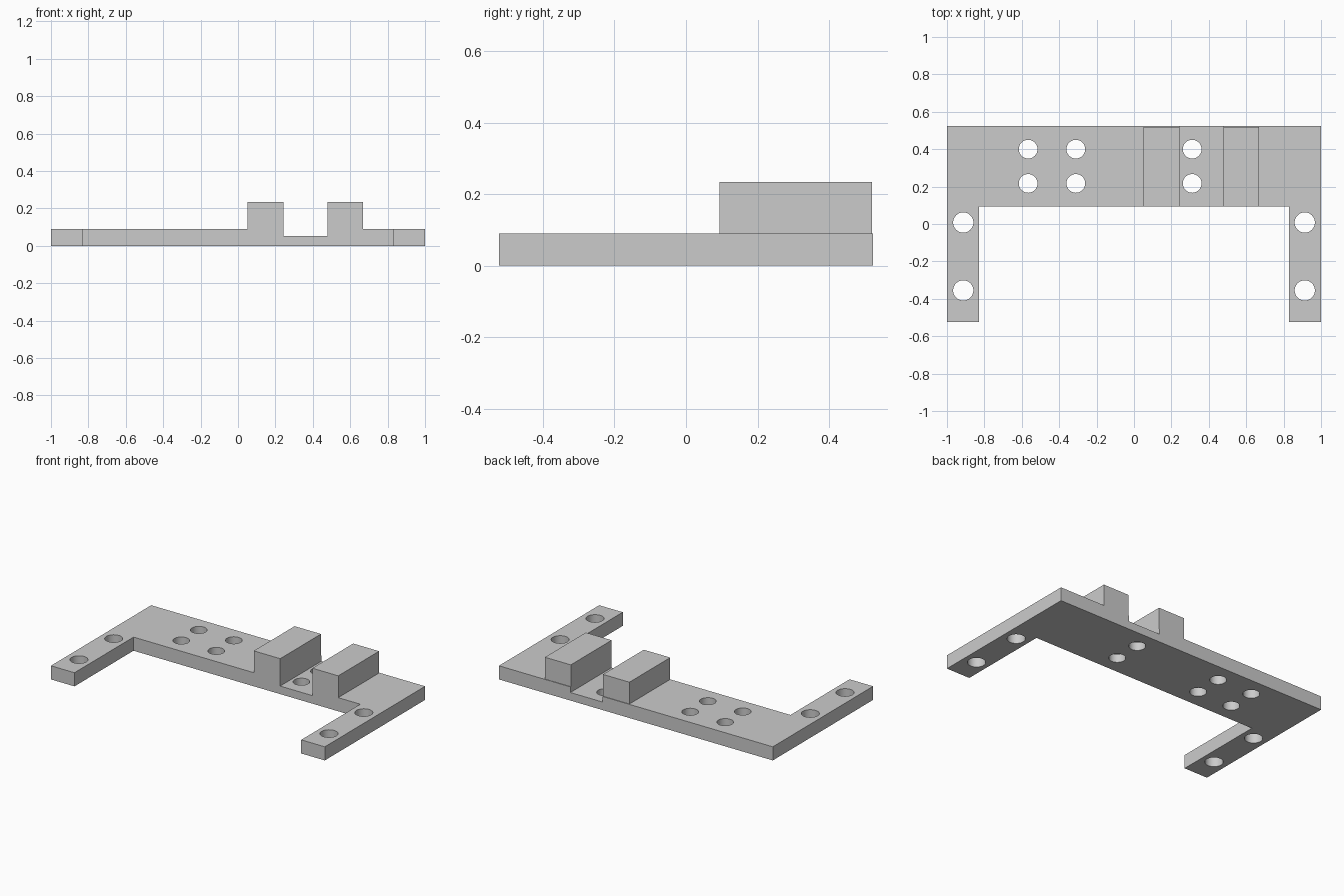
import bpy
import bmesh
from mathutils import Matrix

if "Cube" in bpy.data.objects:
    bpy.data.objects.remove(bpy.data.objects["Cube"], do_unlink=True)

# Main sizes
HALF_W, HALF_D, THICK = 1.0, 0.523, 0.09
ARM_X, BRIDGE_Y = 0.828, 0.093
BLOCK_BACK, BLOCK_TOP = 0.519, 0.234
LEFT_BLOCK, RIGHT_BLOCK = (0.478, 0.667), (0.05, 0.243)
CHANNEL_Z = 0.053

grey = bpy.data.materials.new("plain_grey")
grey.use_nodes = True
grey.diffuse_color = (0.6, 0.6, 0.6, 1)
grey.node_tree.nodes["Principled BSDF"].inputs["Base Color"].default_value = grey.diffuse_color


def make_object(name, bm):
    bmesh.ops.recalc_face_normals(bm, faces=bm.faces)
    mesh = bpy.data.meshes.new(name)
    bm.to_mesh(mesh)
    bm.free()
    mesh.materials.append(grey)
    obj = bpy.data.objects.new(name, mesh)
    bpy.context.collection.objects.link(obj)
    return obj


def add_box(bm, xs, ys, zs):
    centre = [(a + b) / 2 for a, b in (xs, ys, zs)]
    size = [b - a for a, b in (xs, ys, zs)]
    matrix = Matrix.Translation(centre) @ Matrix.Diagonal((*size, 1))
    bmesh.ops.create_cube(bm, size=1, matrix=matrix)


def add_drill(bm, x, y, radius):
    bmesh.ops.create_cone(bm, cap_ends=True, segments=48, radius1=radius, radius2=radius,
                          depth=1, matrix=Matrix.Translation((x, y, 0)))


# U-shaped base plate: bridge along the back with an arm on each side
half = [(ARM_X, BRIDGE_Y), (ARM_X, -HALF_D), (HALF_W, -HALF_D), (HALF_W, HALF_D)]
outline = half + [(-x, y) for x, y in reversed(half)]
bm = bmesh.new()
face = bm.faces.new([bm.verts.new((x, y, 0)) for x, y in outline])
top = bmesh.ops.extrude_face_region(bm, geom=[face])["geom"]
bmesh.ops.translate(bm, vec=(0, 0, THICK),
                    verts=[v for v in top if isinstance(v, bmesh.types.BMVert)])
plate = make_object("base_plate", bm)

# Channel between the two blocks
bm = bmesh.new()
add_box(bm, (RIGHT_BLOCK[1], LEFT_BLOCK[0]), (0, 1), (CHANNEL_Z, 1))
channel_cutter = make_object("channel_cutter", bm)

# Screw holes in the bridge and arms
bm = bmesh.new()
for x in (-0.566, -0.311, 0.311):
    for y in (0.217, 0.4):
        add_drill(bm, x, y, 0.05)
for x in (-0.913, 0.913):
    for y in (-0.355, 0.008):
        add_drill(bm, x, y, 0.054)
hole_cutter = make_object("hole_cutter", bm)

for cutter in (channel_cutter, hole_cutter):
    cutter.hide_render = True
    cut = plate.modifiers.new(cutter.name, "BOOLEAN")
    cut.operation, cut.solver, cut.object = "DIFFERENCE", "EXACT", cutter

# Bake the cuts and discard the cutters
bpy.context.view_layer.update()
depsgraph = bpy.context.evaluated_depsgraph_get()
cut_mesh = bpy.data.meshes.new_from_object(plate.evaluated_get(depsgraph))
plate.modifiers.clear()
plate.data = cut_mesh
for cutter in (channel_cutter, hole_cutter):
    bpy.data.objects.remove(cutter, do_unlink=True)

# Raised blocks on either side of the channel
for name, xs in (("left_block", LEFT_BLOCK), ("right_block", RIGHT_BLOCK)):
    bm = bmesh.new()
    add_box(bm, xs, (BRIDGE_Y, BLOCK_BACK), (THICK, BLOCK_TOP))
    make_object(name, bm)

# Smooth hole walls, crisp edges
bpy.ops.object.select_all(action="DESELECT")
plate.select_set(True)
bpy.context.view_layer.objects.active = plate
bpy.ops.object.shade_smooth_by_angle()
